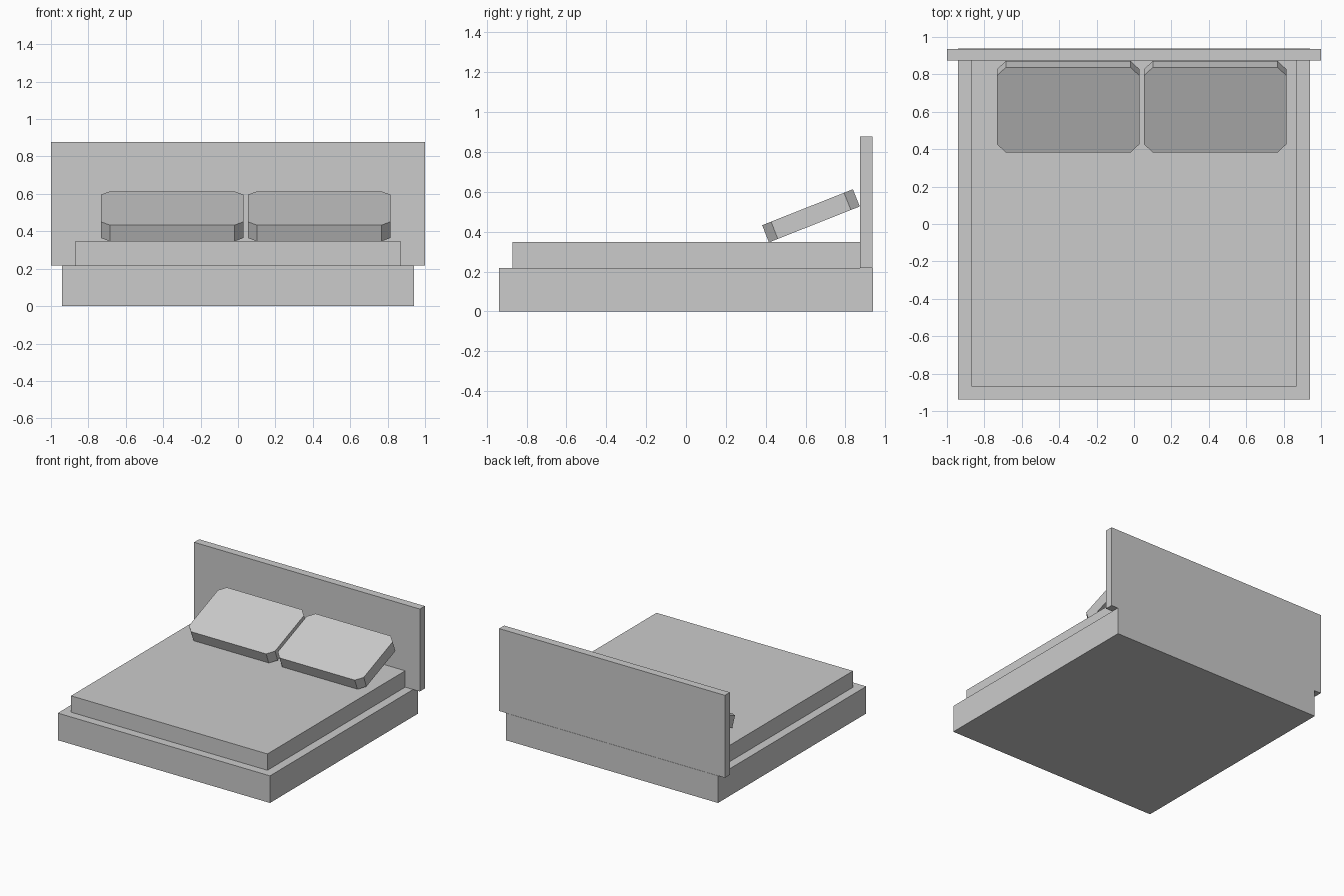
import bpy, bmesh
from math import radians
from mathutils import Matrix

if "Cube" in bpy.data.objects:
    bpy.data.objects.remove(bpy.data.objects["Cube"])


def box(name, lo, hi, chamfer=0.0):
    """Box between two corners, optionally with chamfered vertical edges."""
    size = [b - a for a, b in zip(lo, hi)]
    mid = [(a + b) / 2 for a, b in zip(lo, hi)]
    bm = bmesh.new()
    bmesh.ops.create_cube(bm, size=1, matrix=Matrix.Diagonal((*size, 1)))
    if chamfer:
        upright = [e for e in bm.edges
                   if abs(e.verts[0].co.z - e.verts[1].co.z) > 1e-4]
        bmesh.ops.bevel(bm, geom=upright, offset=chamfer, segments=1,
                        affect='EDGES', offset_type='OFFSET', profile=0.5)
    # exact chamfer width is measured along each side
    mesh = bpy.data.meshes.new(name)
    bm.to_mesh(mesh)
    bm.free()
    obj = bpy.data.objects.new(name, mesh)
    obj.location = mid
    bpy.context.collection.objects.link(obj)
    return obj


# Frame, mattress and headboard
box("bed_base", (-0.94, -0.938, 0), (0.94, 0.938, 0.217))
box("mattress", (-0.87, -0.87, 0.217), (0.87, 0.873, 0.348))
box("headboard", (-1, 0.873, 0.217), (1, 0.936, 0.877))

# Two pillows leaning from the mattress up to the headboard
for name, x in (("pillow_left", -0.352), ("pillow_right", 0.434)):
    w, d, t = 0.762, 0.49, 0.093
    pillow = box(name, (x - w / 2, 0.627 - d / 2, 0.48 - t / 2),
                 (x + w / 2, 0.627 + d / 2, 0.48 + t / 2), chamfer=0.048)
    pillow.rotation_euler.x = radians(21.6)
